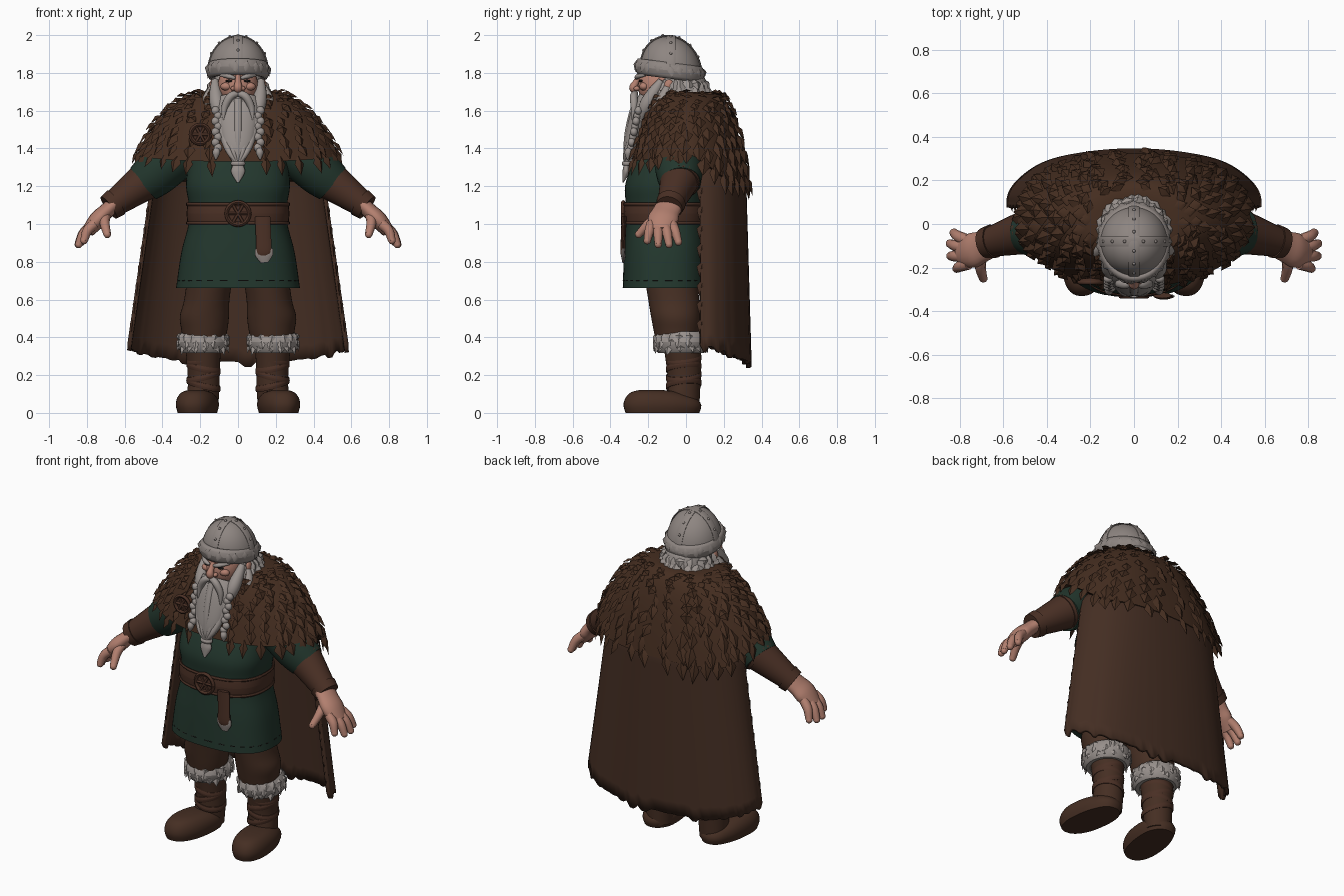
import bpy, bmesh, math, random
from math import sin, cos, pi
from mathutils import Vector, Matrix

random.seed(4)
if "Cube" in bpy.data.objects:
    bpy.data.objects.remove(bpy.data.objects["Cube"], do_unlink=True)


def material(name, *rgb):
    m = bpy.data.materials.new(name)
    m.use_nodes = True
    m.diffuse_color = (*rgb, 1)
    node = next(n for n in m.node_tree.nodes if n.type == "BSDF_PRINCIPLED")
    node.inputs["Base Color"].default_value = (*rgb, 1)
    node.inputs["Roughness"].default_value = .8
    return m


FUR = material("brown fur", .06, .027, .0145)
CAPE = material("cape brown", .058, .027, .0165)
LEATHER = material("leather", .068, .029, .018)
CLOTH = material("trouser brown", .06, .0275, .0165)
GREEN = material("green wool", .0165, .038, .0265)
SKIN = material("skin", .45, .215, .16)
STEEL = material("steel", .27, .236, .22)
GREY = material("grey hair", .325, .29, .272)
DARK = material("dark", .012, .01, .009)


def finish(name, bm, mat, mirror=False, angle=45):
    bmesh.ops.recalc_face_normals(bm, faces=bm.faces)
    mesh = bpy.data.meshes.new(name)
    bm.to_mesh(mesh)
    bm.free()
    mesh.materials.append(mat)
    mesh.polygons.foreach_set("use_smooth", [True] * len(mesh.polygons))
    mesh.set_sharp_from_angle(angle=math.radians(angle))
    ob = bpy.data.objects.new(name, mesh)
    bpy.context.scene.collection.objects.link(ob)
    if mirror:
        ob.modifiers.new("Mirror", "MIRROR")
    return ob


def spline(keys, k=5):
    pts, out = [keys[0], *keys, keys[-1]], []
    for a, b, c, d in zip(pts, pts[1:], pts[2:], pts[3:]):
        for t in (i / k for i in range(k)):
            out.append([q + (r - p) * t / 2 + (p - 2.5 * q + 2 * r - s / 2) * t * t
                        + (3 * q - p - 3 * r + s) * t ** 3 / 2 for p, q, r, s in zip(a, b, c, d)])
    return out + [list(keys[-1])]


def skin(bm, rings, caps=True, loop=True):
    vs = [[bm.verts.new(p) for p in ring] for ring in rings]
    n = len(vs[0])
    for a, b in zip(vs, vs[1:]):
        for i in range(n if loop else n - 1):
            j = (i + 1) % n
            bm.faces.new((a[i], a[j], b[j], b[i]))
    if caps:
        bm.faces.new(vs[0][::-1])
        bm.faces.new(vs[-1])


def on_oval(a, cx, cy, z, rx, ry, p=2, tilt=(0, 0)):
    x = math.copysign(abs(cos(a)) ** (2 / p), cos(a)) * rx
    y = math.copysign(abs(sin(a)) ** (2 / p), sin(a)) * ry
    return Vector((cx + x, cy + y, z + tilt[0] * x + tilt[1] * y))


def loft(bm, rows, n=40, p=2, tilt=(0, 0), caps=True):
    skin(bm, [[on_oval(2 * pi * i / n, *row, p, tilt) for i in range(n)] for row in rows], caps)


def hoop(bm, cx, cy, z, rx, ry, w, h, p=2, tilt=(0, 0)):
    turns = [2 * pi * i / 10 for i in range(11)]
    loft(bm, [(cx, cy, z + h * sin(f), rx + w * cos(f), ry + w * cos(f)) for f in turns], 40, p, tilt, False)


def tube(bm, keys, flat=1, ref=(0, 1, 0), n=14, k=5):
    pts = spline(keys, k)
    rings = []
    for i, pt in enumerate(pts):
        t = Vector(pts[min(i + 1, len(pts) - 1)][:3]) - Vector(pts[max(i - 1, 0)][:3])
        side = t.cross(Vector(ref)).normalized()
        up = side.cross(t).normalized() * flat
        rings.append([Vector(pt[:3]) + pt[3] * (side * cos(2 * pi * j / n) + up * sin(2 * pi * j / n))
                      for j in range(n)])
    skin(bm, rings)


def blob(bm, loc, size, seg=16):
    bmesh.ops.create_uvsphere(bm, u_segments=seg, v_segments=seg // 2 + 2, radius=1,
                              matrix=Matrix.Translation(loc) @ Matrix.Diagonal((*size, 1)))


def tuft(bm, base, tip, width, normal):
    d = tip - base
    s = d.cross(normal).normalized() * width
    b, l, r, t, m = [bm.verts.new(v) for v in (
        base, base + d * .45 + s, base + d * .45 - s, tip, base + d * .4 + normal * width * .55)]
    for f in ((b, l, m), (b, m, r), (l, t, m), (m, t, r), (b, r, t, l)):
        bm.faces.new(f)


def fringe(bm, oval, drop, flare, count, width, start=0, sweep=2 * pi):
    cx, cy, z, rx, ry = oval
    for i in range(count):
        a = start + sweep * (i + random.uniform(-.3, .3)) / count
        down = drop * random.uniform(.7, 1.2)
        base = on_oval(a, cx, cy, z, rx, ry)
        tip = on_oval(a + random.uniform(-.1, .1), cx, cy, z - down, rx + flare, ry + flare)
        tuft(bm, base, tip, width, Vector((cos(a), sin(a), .2)))


# Boots with shin wraps
bm = bmesh.new()
loft(bm, spline([(.185, -.01, .02, .08, .08), (.182, -.01, .12, .084, .085),
                 (.182, -.01, .22, .085, .09), (.185, -.02, .36, .095, .1)]))
loft(bm, spline([(.2, -.125, 0, .1, .195), (.2, -.125, .04, .11, .206), (.2, -.135, .08, .102, .185),
                 (.2, -.16, .11, .075, .13), (.2, -.19, .122, .035, .05)], 3), p=2.3)
for v in bm.verts:
    if v.co.y < 0 and v.co.z < .13:
        v.co.x -= v.co.y * .12
finish("boots", bm, CLOTH, True)
bm = bmesh.new()
for i, slant in enumerate((.25, -.25, .2, -.2)):
    hoop(bm, .183, -.012, .15 + i * .045, .086, .09, .005, .017, tilt=(slant, .1))
finish("boot_wraps", bm, LEATHER, True)

# Fur cuffs and trousers
bm = bmesh.new()
hoop(bm, .184, -.026, .374, .1, .11, .036, .06)
for z, flare in ((.425, .018), (.4, .02), (.365, .014)):
    fringe(bm, (.184, -.026, z, .122, .13), .055, flare, 15, .022)
finish("boot_fur_cuffs", bm, GREY, True)
bm = bmesh.new()
loft(bm, spline([(.18, -.05, .38, .11, .11), (.178, -.05, .44, .122, .122), (.178, -.055, .51, .13, .13),
                 (.165, -.065, .6, .12, .135), (.14, -.09, .78, .12, .14)]))
finish("trousers", bm, CLOTH, True)

# Tunic with stitched hem
bm = bmesh.new()
loft(bm, spline([(0, -.11, .66, .328, .225), (0, -.11, .85, .3, .218), (0, -.11, 1, .262, .208),
                 (0, -.11, 1.1, .26, .208), (0, -.11, 1.2, .275, .213), (0, -.09, 1.3, .265, .2),
                 (0, -.07, 1.4, .24, .17), (0, -.05, 1.56, .16, .11)]), 56, 2.5)
finish("tunic", bm, GREEN)
bm = bmesh.new()
hem = [on_oval(2 * pi * i / 56, 0, -.11, .7, .321, .223, 2.5) for i in range(56)]
for a, b in zip(hem[::2], hem[1::2]):
    tube(bm, [(*a, .003), (*b, .003)], ref=(0, 0, 1), n=6, k=1)
finish("hem_stitches", bm, DARK)

# Belt, round buckle and hanging tail
bm = bmesh.new()
hoop(bm, 0, -.11, 1.055, .264, .213, .008, .055, 2.5)
for z in (1.005, 1.105):
    hoop(bm, 0, -.11, z, .27, .218, .006, .009, 2.5)
tube(bm, [(.13, -.328, 1.04, .013), (.135, -.332, .93, .013), (.137, -.334, .85, .013), (.139, -.334, .825, .006)],
     3.2, (1, 0, 0))
finish("belt", bm, LEATHER)


def ring_badge(name, centre, radius):
    bm = bmesh.new()
    c = Vector(centre)
    rim = [c + Vector((cos(i * pi / 16), 0, sin(i * pi / 16))) * radius for i in range(33)]
    tube(bm, [(*p, .011) for p in rim], n=8, k=1)
    for i in range(3):
        arm = Vector((cos(i * pi / 3), 0, sin(i * pi / 3))) * radius
        tube(bm, [(*(c - arm), .008), (*(c + arm), .008)], n=8, k=1)
    blob(bm, c + Vector((0, .01, 0)), (radius, .01, radius))
    finish(name, bm, LEATHER)


ring_badge("belt_buckle", (0, -.332, 1.055), .06)
ring_badge("cloak_brooch", (-.2, -.268, 1.475), .05)
bm = bmesh.new()
tube(bm, [(.137, -.332, .87, .012), (.138, -.332, .835, .012), (.14, -.332, .795, .005)], 4, (1, 0, 0))
finish("belt_tail_tip", bm, STEEL)

# Sleeves, bracers and hands
bm = bmesh.new()
tube(bm, [(.2, -.04, 1.45, .12), (.36, -.04, 1.335, .128), (.44, -.035, 1.265, .122), (.5, -.03, 1.215, .108)], n=24)
finish("sleeves", bm, GREEN, True)
bm = bmesh.new()
shoulder, wrist = Vector((.46, -.028, 1.25)), Vector((.68, -.088, 1.09))
for lo, hi, extra in ((0, 1, 0), (.1, .17, .006), (.85, 1.02, .007)):
    tube(bm, [(*shoulder.lerp(wrist, t), .108 - .043 * t + extra) for t in (lo, (lo + hi) / 2, hi)], n=24)
finish("bracers", bm, LEATHER, True)
bm = bmesh.new()
tube(bm, [(.65, -.08, 1.11, .04), (.7, -.105, 1.065, .042), (.745, -.122, 1.02, .046),
          (.795, -.13, .96, .034)], 1.75, n=18)
fingers = [((.765, -.075, 1), (.828, -.04, .905)), ((.77, -.11, .995), (.846, -.09, .892)),
           ((.77, -.148, .99), (.843, -.147, .892)), ((.76, -.182, 1), (.815, -.205, .912)),
           ((.7, -.14, 1.05), (.692, -.25, .945))]
for root, tip in fingers:
    a, b = Vector(root), Vector(tip)
    mid = a.lerp(b, .5) + Vector((.01, 0, .008))
    tube(bm, [(*a, .028), (*mid, .026), (*b, .02)], n=10)
    blob(bm, b, (.02, .02, .02), 10)
finish("hands", bm, SKIN, True, 60)

# Cape with a ragged lower edge
bm = bmesh.new()
rows, cols = 14, 72
nicks = [random.uniform(-.025, .02) for i in range(cols)]
ragged = [.35 - .092 * sin(pi * i / cols) + (nicks[i // 3] if i % 3 else .012) for i in range(cols + 1)]
grid = []
for j in range(rows + 1):
    v = j / rows
    tuck = .03 if j == 0 else 0
    grid.append([])
    for i in range(cols + 1):
        a = pi * i / cols
        fold = 1 + .005 * v * sin(a * 9)
        grid[-1].append(on_oval(a, 0, .075, 1.33 + (ragged[i] - 1.33) * v,
                                (.435 + .14 * v) * fold - tuck, (.23 + .03 * v) * fold - tuck, 2.3))
skin(bm, grid, False, False)
solid = finish("cape", bm, CAPE).modifiers.new("Thickness", "SOLIDIFY")
solid.thickness, solid.offset = .022, 0
bm = bmesh.new()
for i in range(8):
    v = .15 + i * .1
    base = Vector((.435 + .14 * v, .09, 1.36 - v))
    tuft(bm, base, base + Vector((.01, -.02, -.09)), .025, Vector((1, 0, 0)))
finish("cape_edge_tufts", bm, CAPE, True)


# Fur mantle covered in overlapping tufts, u runs from neck to lower edge
def mantle(a, u):
    s, grow = sin(a), min(u, 1)
    low = 1.37 - (.15 * min(1, s * 1.5) if s > 0 else -.04 * s)
    ry = .11 + .195 * grow ** .75 if s > 0 else .155 + .155 * grow ** 1.2
    return on_oval(a, 0, .02, 1.7 - (1.7 - low) * u * u, .17 + .365 * grow ** .96, ry, 2.3 if s > 0 else 2.1)


bm = bmesh.new()
shell = [[mantle(2 * pi * i / 64, j / 12) for i in range(64)] for j in range(13)]
shell.append([Vector((p.x * .8, p.y * .8, p.z + .01)) for p in shell[-1]])
skin(bm, shell)
finish("fur_mantle", bm, FUR, angle=60)
bm = bmesh.new()
for j in range(11):
    u = .1 + j * .09
    count = int(12 + 22 * u)
    for i in range(count):
        a = 2 * pi * (i + j % 2 / 2 + random.uniform(-.25, .25)) / count
        base, tip = mantle(a, u - .04), mantle(a + random.uniform(-.06, .06), u + random.uniform(.07, .12))
        out = Vector((cos(a), sin(a), 1.3 - u)).normalized()
        if abs(tip.x) > .09 or tip.y > 0:
            tuft(bm, base, tip + out * random.uniform(.012, .03), random.uniform(.024, .038), out)
finish("mantle_tufts", bm, FUR)

# Head: face, nose, ears, eyes
bm = bmesh.new()
blob(bm, (0, -.14, 1.73), (.108, .115, .115), 28)
tube(bm, [(0, -.245, 1.785, .013), (0, -.265, 1.75, .017), (0, -.278, 1.72, .023), (0, -.26, 1.7, .014)], ref=(1, 0, 0))
for side in (-1, 1):
    blob(bm, (side * .024, -.26, 1.717), (.015, .017, .013))
    blob(bm, (side * .06, -.222, 1.728), (.033, .025, .022))
    blob(bm, (side * .137, -.09, 1.73), (.014, .027, .036))
finish("face", bm, SKIN, angle=60)
bm = bmesh.new()
blob(bm, (.046, -.238, 1.757), (.02, .012, .007))
finish("eyes", bm, DARK, True)
bm = bmesh.new()
tube(bm, [(.015, -.262, 1.772, .008), (.05, -.255, 1.782, .013), (.095, -.215, 1.788, .006)])
finish("eyebrows", bm, GREY, True)

# Hair around the back of the head
bm = bmesh.new()
blob(bm, (0, -.03, 1.74), (.135, .14, .09), 24)
for z, r, flare in ((1.77, .13, .04), (1.74, .13, .06), (1.71, .12, .05)):
    fringe(bm, (0, -.04, z, r, r), .075, flare, 15, .034, -.5, pi + 1)
finish("hair", bm, GREY)

# Beard, moustache and side braids
bm = bmesh.new()
tube(bm, [(0, -.2, 1.67, .1), (0, -.23, 1.6, .115), (0, -.265, 1.5, .1), (0, -.294, 1.4, .074),
          (0, -.314, 1.325, .03), (0, -.318, 1.275, .037), (0, -.333, 1.22, .006)], .5, n=24)
for x in (-.075, -.04, 0, .04, .075):
    tube(bm, [(x * 1.1, -.255 + abs(x), 1.66, .022), (x * 1.2, -.282 + abs(x) * .5, 1.57, .025),
              (x, -.303 + abs(x) * .4, 1.47, .024), (x * .6, -.316, 1.38, .016), (0, -.324, 1.315, .005)])
hoop(bm, 0, -.313, 1.32, .032, .02, .007, .012)
finish("beard", bm, GREY, angle=60)
bm = bmesh.new()
tube(bm, [(.004, -.268, 1.69, .016), (.04, -.277, 1.675, .021), (.07, -.275, 1.62, .018), (.078, -.285, 1.55, .004)])
tube(bm, [(.122, -.13, 1.76, .018), (.118, -.175, 1.69, .034), (.108, -.215, 1.62, .036), (.09, -.25, 1.53, .006)])
tube(bm, [(.135, -.1, 1.72, .02), (.16, -.13, 1.65, .03), (.14, -.19, 1.58, .006)])
for i in range(8):
    blob(bm, (.112 + .007 * (-1) ** i, -.252 - i * .006, 1.6 - i * .028), (.023, .02, .023), 10)
tube(bm, [(.112, -.302, 1.4, .014), (.115, -.306, 1.375, .02), (.118, -.31, 1.34, .003)])
finish("moustache_and_braids", bm, GREY, True, 60)

# Helmet: dome, crossing bands, rivets, fur brim
LEAN = (0, -.12)
bm = bmesh.new()
loft(bm, [(0, -.08, 1.81 + .182 * sin(f), .156 * cos(f) + .001, .16 * cos(f) + .001)
          for f in (i * pi / 20 for i in range(11))], tilt=LEAN)
finish("helmet_dome", bm, STEEL)
bm = bmesh.new()
arc = [i * pi / 24 for i in range(25)]
tube(bm, [(0, -.08 - .162 * cos(f), 1.81 + .185 * sin(f) + .02 * cos(f), .005) for f in arc], 5, (1, 0, 0), k=1)
tube(bm, [(.158 * cos(f), -.08, 1.81 + .185 * sin(f), .005) for f in arc], 5, (0, 1, 0), k=1)
for f in (.5, .9, 1.3):
    for s in (-1, 1):
        h = 1.814 + .185 * sin(f)
        blob(bm, (s * .16 * cos(f), -.08, h), (.008, .008, .008), 8)
        blob(bm, (0, -.08 + s * .164 * cos(f), h - s * .02 * cos(f)), (.008, .008, .008), 8)
finish("helmet_bands", bm, STEEL)
bm = bmesh.new()
hoop(bm, 0, -.085, 1.812, .145, .162, .023, .045)
fringe(bm, (0, -.085, 1.845, .16, .177), .06, .008, 20, .024)
for v in bm.verts:
    v.co.z -= .13 * (v.co.y + .085)
finish("helmet_fur_brim", bm, STEEL, angle=60)
